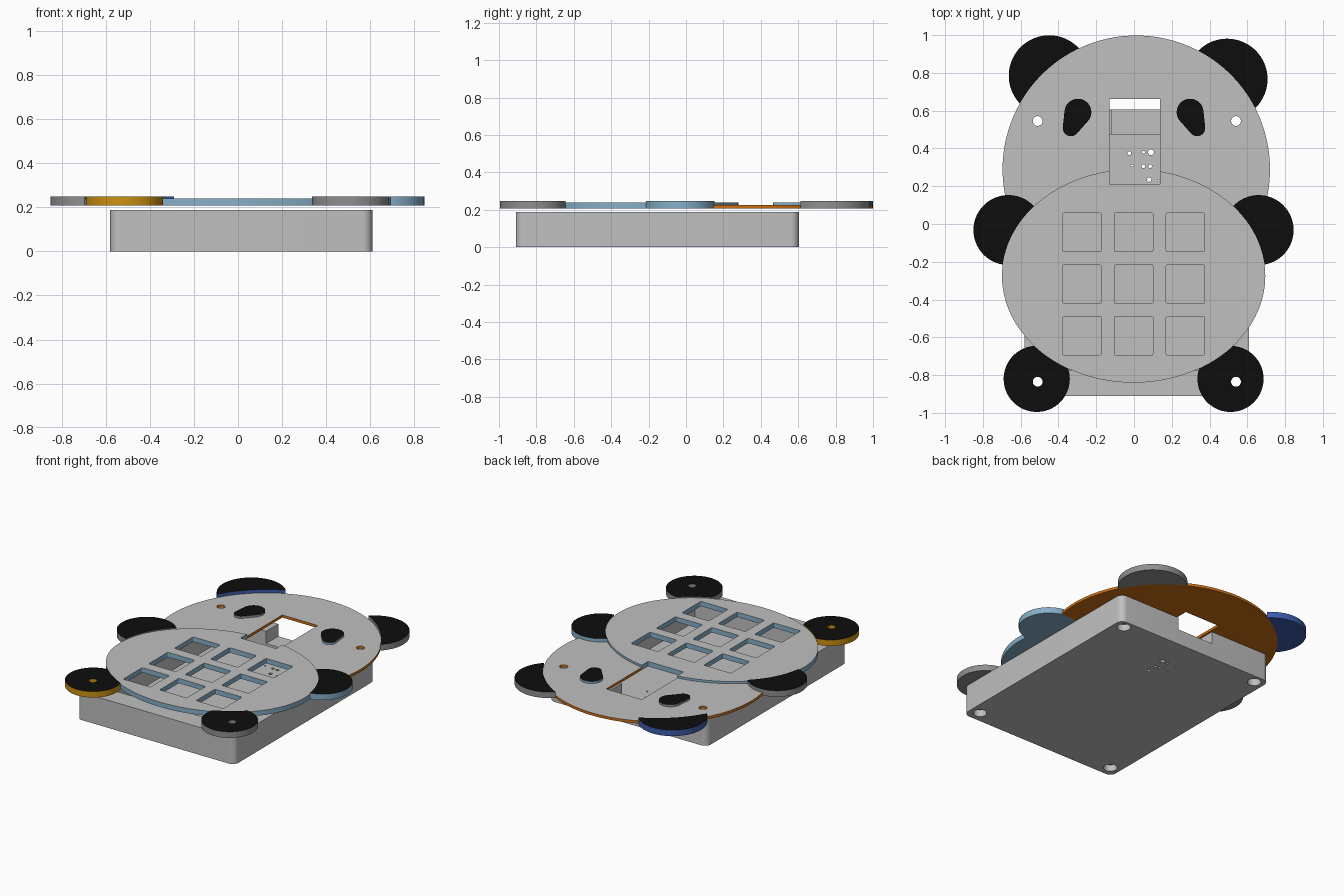
import bpy, bmesh, math
from math import sin, cos, pi

if "Cube" in bpy.data.objects:
    bpy.data.objects.remove(bpy.data.objects["Cube"])


def srgb(name, r, g, b):
    lin = [((c / 255 + 0.055) / 1.055) ** 2.4 if c > 10 else c / 255 / 12.92 for c in (r, g, b)]
    m = bpy.data.materials.new(name)
    m.diffuse_color = (*lin, 1)
    m.use_nodes = True
    m.node_tree.nodes["Principled BSDF"].inputs["Base Color"].default_value = m.diffuse_color
    return m


SILVER = srgb("silver", 192, 192, 192)
BLACK = srgb("black", 13, 13, 13)
GREY = srgb("mid grey", 143, 143, 143)
SKY = srgb("light blue", 134, 175, 200)
ROYAL = srgb("royal blue", 62, 92, 172)
ORANGE = srgb("orange", 204, 112, 18)
GOLD = srgb("gold", 204, 146, 18)


# outlines
def ellipse(x, y, rx, ry=None, n=96):
    ry = ry or rx
    return [(x + rx * cos(2 * pi * i / n), y + ry * sin(2 * pi * i / n)) for i in range(n)]


def rect(x0, x1, y0, y1):
    return [(x0, y0), (x1, y0), (x1, y1), (x0, y1)]


def round_rect(x0, x1, y0, y1, r, n=8):
    pts = []
    for k, (cx, cy) in enumerate([(x1 - r, y1 - r), (x0 + r, y1 - r), (x0 + r, y0 + r), (x1 - r, y0 + r)]):
        for i in range(n + 1):
            a = pi / 2 * (k + i / n)
            pts.append((cx + r * cos(a), cy + r * sin(a)))
    return pts


def teardrop(big, rb, small, rs, n=24):
    """Convex outline around two circles of different size."""
    dx, dy = small[0] - big[0], small[1] - big[1]
    a = math.atan2(dy, dx)
    t = math.acos((rb - rs) / math.hypot(dx, dy))
    pts = []
    for (cx, cy), r, start, end in ((big, rb, a + t, a + 2 * pi - t), (small, rs, a - t, a + t)):
        for i in range(n + 1):
            w = start + (end - start) * i / n
            pts.append((cx + r * cos(w), cy + r * sin(w)))
    return pts


def prism(name, pts, z0, z1, side=None, top=None):
    """Extruded outline; upward faces take the top colour."""
    bm = bmesh.new()
    lo = [bm.verts.new((x, y, z0)) for x, y in pts]
    hi = [bm.verts.new((x, y, z1)) for x, y in pts]
    n = len(pts)
    bm.faces.new(lo[::-1])
    cap = bm.faces.new(hi)
    for i in range(n):
        j = (i + 1) % n
        bm.faces.new((lo[i], lo[j], hi[j], hi[i]))
    if top:
        cap.material_index = 1
    bmesh.ops.recalc_face_normals(bm, faces=bm.faces)
    me = bpy.data.meshes.new(name)
    bm.to_mesh(me)
    bm.free()
    ob = bpy.data.objects.new(name, me)
    bpy.context.collection.objects.link(ob)
    for m in (side, top):
        if m:
            me.materials.append(m)
    return ob


def finish(ob, cuts=()):
    """Subtract (outline, z0, z1) cutters, then shade."""
    bpy.ops.object.select_all(action='DESELECT')
    bpy.context.view_layer.objects.active = ob
    ob.select_set(True)
    for pts, z0, z1 in cuts:
        c = prism("cutter", pts, z0, z1)
        c.hide_render = True
        mod = ob.modifiers.new("cut", 'BOOLEAN')
        mod.operation, mod.solver, mod.object = 'DIFFERENCE', 'EXACT', c
        bpy.ops.object.modifier_apply(modifier=mod.name)
        bpy.data.objects.remove(c)
    bpy.ops.object.shade_smooth_by_angle(angle=math.radians(30))


Z0 = 0.207                      # underside of all cover plates
Z_HEAD, Z_BODY, Z_PAD = 0.225, 0.24, 0.248
BODY = ellipse(-0.002, -0.275, 0.697, 0.565, 160)
HEAD = ellipse(0.012, 0.29, 0.708, n=160)
ARMS = {"left": (-0.665, -0.032), "right": (0.66, -0.032)}
SCREWS = [(x, y) for x in (-0.51, 0.54) for y in (-0.835, 0.545)]
screw_cuts = [(ellipse(x, y, 0.026, n=32), -1, 1) for x, y in SCREWS]
opening = (rect(-0.13, 0.138, 0.212, 0.662), -1, 1)

# hollow case: cavity, rear port notch, screw holes with counterbores, vent holes
case = prism("case", round_rect(-0.58, 0.61, -0.91, 0.605, 0.045), 0, 0.188, SILVER)
vents = [(-0.025, 0.375, 0.01), (0.05, 0.38, 0.008), (0.09, 0.38, 0.016), (0.05, 0.305, 0.01),
         (0.085, 0.305, 0.01), (-0.012, 0.31, 0.006), (0.08, 0.235, 0.012), (0.13, 0.23, 0.006)]
finish(case, [(rect(-0.445, 0.475, -0.775, 0.475), 0.044, 1),
              (rect(-0.12, 0.15, 0.42, 0.7), 0.104, 1)]
       + screw_cuts
       + [(ellipse(x, y, 0.042, n=32), -1, 0.045) for x, y in SCREWS]
       + [(ellipse(x, y, r, n=12), -1, 1) for x, y, r in vents])

# head plate around the body
head = prism("head_plate", HEAD, Z0, Z_HEAD, ORANGE, SILVER)
finish(head, [(BODY, -1, 1), opening] + screw_cuts
       + [(ellipse(x, y, 0.185), -1, 1) for x, y in ARMS.values()])

# body plate with a three by three grid of key windows
body = prism("body_plate", BODY, Z0, Z_BODY, SKY, SILVER)
windows = []
for i in range(3):
    for j in range(3):
        x, y = -0.002 + 0.274 * (i - 1), -0.318 + 0.274 * (j - 1)
        windows.append((round_rect(x - 0.102, x + 0.102, y - 0.102, y + 0.102, 0.008, 3), -1, 1))
finish(body, [opening] + windows)

# ears, arms and feet: round pads trimmed where they meet the plates
ears = {"left": (-0.449, 0.785, ROYAL), "right": (0.493, 0.767, GREY)}
for side, (x, y, col) in ears.items():
    finish(prism(side + "_ear", ellipse(x, y, 0.214), Z0, Z_PAD, col, BLACK), [(HEAD, -1, 1)])

for side, col in (("left", GREY), ("right", SKY)):
    x, y = ARMS[side]
    finish(prism(side + "_arm", ellipse(x, y, 0.185), Z0, Z_PAD, col, BLACK), [(BODY, -1, 1)])

for side, x, col in (("left", -0.515, GOLD), ("right", 0.511, GREY)):
    finish(prism(side + "_foot", ellipse(x, -0.82, 0.175), Z0, Z_PAD, col, BLACK),
           [(BODY, -1, 1)] + screw_cuts)

# eye patches
for side, s, col in (("left", -1, GREY), ("right", 1, SKY)):
    pts = teardrop((s * 0.297, 0.592), 0.071, (s * 0.334, 0.508), 0.043)
    finish(prism(side + "_eye", pts, Z_HEAD, Z_BODY, col, BLACK))
